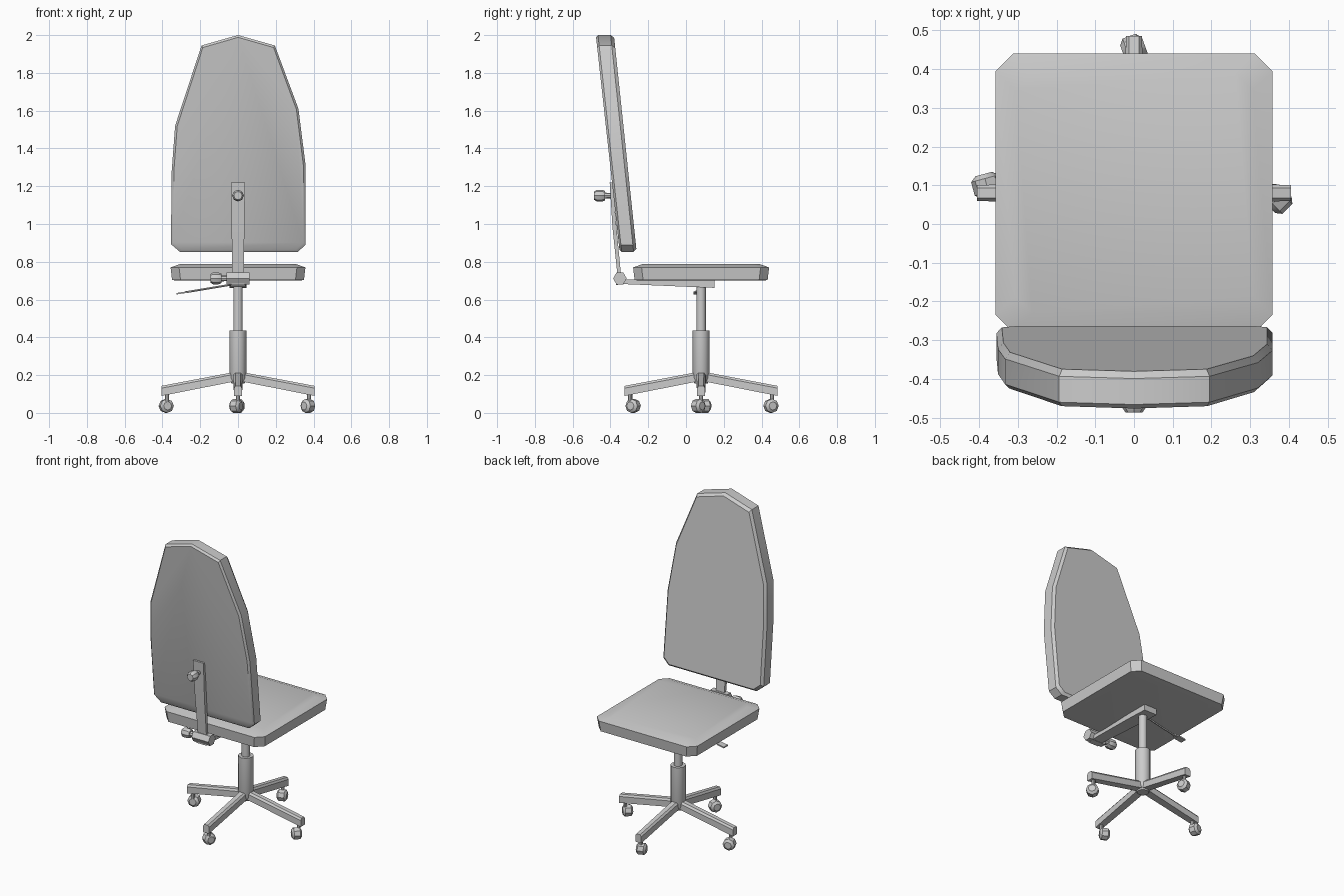
import bpy, bmesh, math
from mathutils import Vector, Matrix

if "Cube" in bpy.data.objects:
    bpy.data.objects.remove(bpy.data.objects["Cube"])

CX, CY = 0.0, 0.08   # column axis


def finish(name, bm, angle=35):
    bmesh.ops.remove_doubles(bm, verts=bm.verts, dist=1e-5)
    bmesh.ops.recalc_face_normals(bm, faces=bm.faces)
    me = bpy.data.meshes.new(name)
    bm.to_mesh(me)
    bm.free()
    ob = bpy.data.objects.new(name, me)
    bpy.context.collection.objects.link(ob)
    bpy.context.view_layer.objects.active = ob
    ob.select_set(True)
    bpy.ops.object.shade_smooth_by_angle(angle=math.radians(angle))
    ob.select_set(False)
    return ob


def loft(bm, rings):
    """Skin a list of equal-length point rings and cap both ends."""
    vs = [[bm.verts.new(p) for p in r] for r in rings]
    n = len(vs[0])
    for a, b in zip(vs, vs[1:]):
        for i in range(n):
            j = (i + 1) % n
            bm.faces.new((a[i], a[j], b[j], b[i]))
    bm.faces.new(vs[0][::-1])
    bm.faces.new(vs[-1])


def turned(name, start, axis, stations, sides=12):
    """Round part along an axis; stations are (distance, radius)."""
    bm = bmesh.new()
    q = Vector(axis).to_track_quat('Z', 'Y')
    loft(bm, [[Vector(start) + q @ Vector((r * math.cos(2 * math.pi * k / sides),
                                           r * math.sin(2 * math.pi * k / sides), d))
               for k in range(sides)] for d, r in stations])
    return finish(name, bm)


def strip(name, stations, axis='x'):
    """Rectangular bar; stations are (half width, (y, z) low, (y, z) high)."""
    bm = bmesh.new()
    loft(bm, [[(-w, *a), (w, *a), (w, *b), (-w, *b)] for w, a, b in stations])
    return finish(name, bm)


# seat cushion: chamfered square with a slightly domed top
def seat_ring(inset, z):
    hx, y0, y1, c = 0.357 - inset, -0.28 + inset, 0.44 - inset, 0.045
    return [(-hx, y0 + c, z), (-hx + c, y0, z), (hx - c, y0, z), (hx, y0 + c, z),
            (hx, y1 - c, z), (hx - c, y1, z), (-hx + c, y1, z), (-hx, y1 - c, z)]


bm = bmesh.new()
loft(bm, [seat_ring(0.045, 0.70), seat_ring(0.008, 0.703),
          seat_ring(0, 0.77), seat_ring(0.05, 0.788)])
finish("seat", bm)

# backrest: leaning slab with a tapering, faceted outline
outline = [(-0.308, 0.853), (-0.355, 0.893), (-0.351, 1.28), (-0.333, 1.52), (-0.193, 1.945),
           (0, 2.0), (0.195, 1.945), (0.32, 1.61), (0.358, 1.31), (0.358, 0.89), (0.317, 0.853)]


def back_ring(inset, t):
    ring = []
    for x, z in outline:
        x *= 1 - inset / 0.355
        z = 1.426 + (z - 1.426) * (1 - inset / 0.574)
        rear, front = -0.352 - 0.11 * (z - 0.86), -0.262 - 0.105 * (z - 0.86)
        ring.append((x, rear + (front - rear) * t, z))
    return ring


bm = bmesh.new()
loft(bm, [back_ring(0.012, 0), back_ring(0, 0.12), back_ring(0, 0.82), back_ring(0.014, 1)])
finish("backrest", bm)

# gas column
turned("column_sleeve", (CX, CY, 0.155), (0, 0, 1), [(0, 0.035), (0.03, 0.045), (0.28, 0.045)], 12)
turned("column_piston", (CX, CY, 0.42), (0, 0, 1), [(0, 0.025), (0.26, 0.025)], 12)

# mechanism arm under the seat and upright bar behind the backrest
strip("under_seat_arm", [(0.035, (-0.37, 0.677), (-0.37, 0.692)),
                         (0.035, (-0.33, 0.682), (-0.33, 0.705)),
                         (0.045, (0.0, 0.668), (0.0, 0.705)),
                         (0.045, (0.15, 0.662), (0.15, 0.703))])
strip("back_bar", [(0.03, (-0.362, 0.72), (-0.343, 0.72)),
                   (0.034, (-0.389, 0.98), (-0.368, 0.98)),
                   (0.037, (-0.404, 1.22), (-0.388, 1.22))])
turned("pivot_block", (-0.06, -0.35, 0.712), (1, 0, 0), [(0, 0.036), (0.12, 0.036)], 6)

# adjustment knobs
knob = [(0, 0.014), (0.03, 0.016), (0.03, 0.025), (0.045, 0.031), (0.075, 0.031), (0.088, 0.022)]
turned("back_knob", (0, -0.398, 1.15), (0, -1, 0), knob, 8)
turned("pivot_knob", (-0.058, -0.35, 0.712), (-1, 0, 0), knob, 8)

# height lever with flat paddle
turned("lever_rod", (-0.03, 0.07, 0.68), (-0.24, -0.01, -0.04), [(0, 0.006), (0.25, 0.006)], 6)
bm = bmesh.new()
loft(bm, [[(x, 0.06 - w, z), (x, 0.06 + w, z), (x, 0.06 + w, z + 0.008), (x, 0.06 - w, z + 0.008)]
          for x, w, z in [(-0.25, 0.008, 0.639), (-0.28, 0.02, 0.634), (-0.325, 0.02, 0.627)]])
finish("lever_paddle", bm)

# star base: four sloping legs with swivelling casters
casters = [(0.37, 0.065, 45), (0.0, 0.45, 20), (-0.38, 0.1, 105), (-0.01, -0.28, 150)]
for k, (wx, wy, yaw) in enumerate(casters):
    turn = Matrix.Translation((CX, CY, 0)) @ Matrix.Rotation(k * math.pi / 2, 4, 'Z')
    bm = bmesh.new()
    loft(bm, [[(r, -w, b), (r, -w, t - 0.012), (r, -w * 0.6, t),
               (r, w * 0.6, t), (r, w, t - 0.012), (r, w, b)]
              for r, w, b, t in [(0.0, 0.025, 0.17, 0.22), (0.405, 0.021, 0.09, 0.143)]])
    bm.transform(turn)
    finish(f"base_leg_{k + 1}", bm)
    top = turn @ Vector((0.375, 0, 0.07))
    turned(f"caster_stem_{k + 1}", top, (0, 0, 1), [(-0.03, 0.011), (0.04, 0.011)], 8)
    a = math.radians(yaw)
    ax = Vector((math.cos(a), math.sin(a), 0))
    turned(f"caster_wheel_{k + 1}", Vector((wx, wy, 0.037)) - ax * 0.03, ax,
           [(0, 0.022), (0.012, 0.037), (0.048, 0.037), (0.06, 0.022)], 8)
